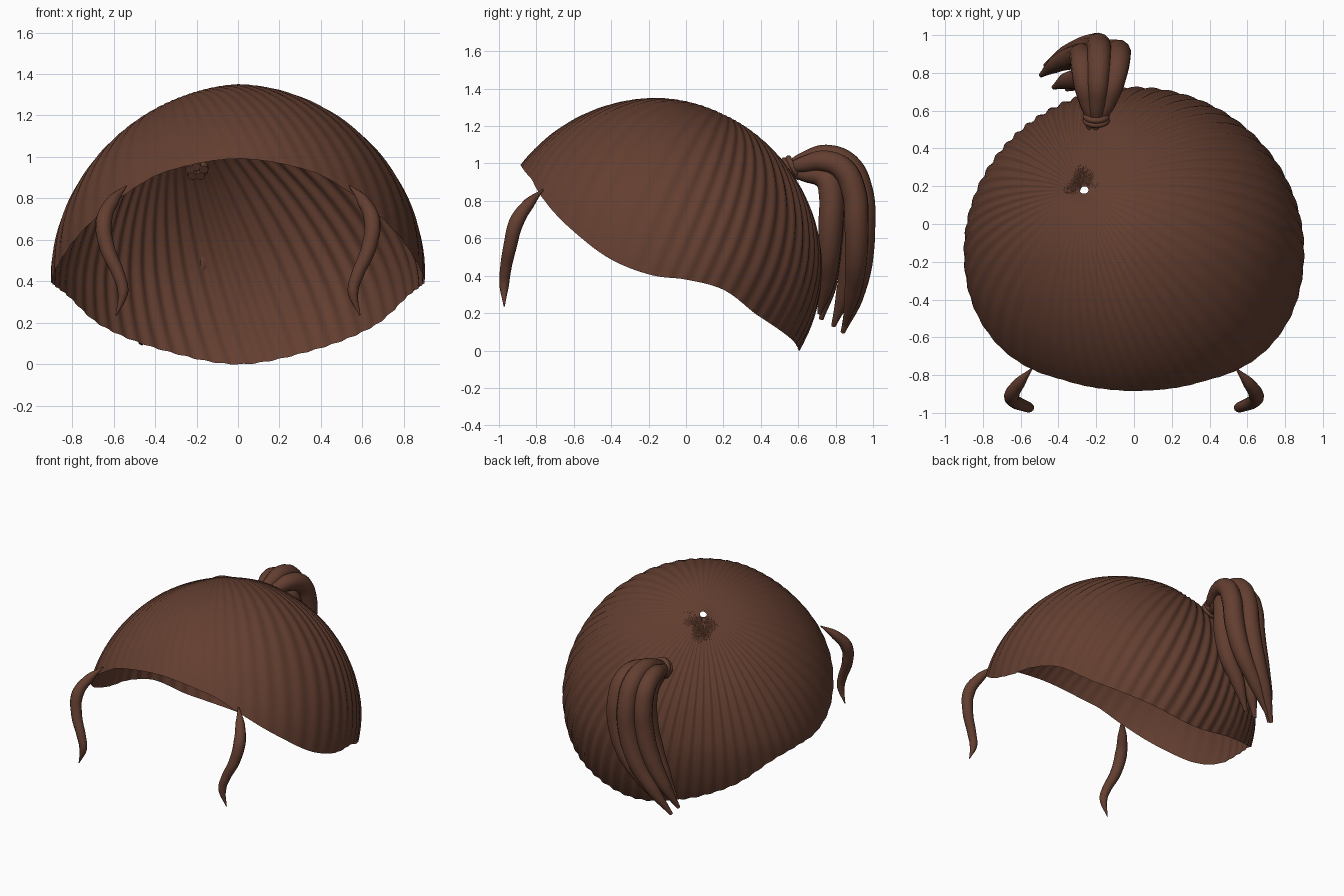
import bpy, bmesh, math
from mathutils import Vector

cube = bpy.data.objects.get("Cube")
if cube:
    bpy.data.objects.remove(cube, do_unlink=True)

brown = bpy.data.materials.new("hair brown")
brown.use_nodes = True
brown.diffuse_color = (0.127, 0.049, 0.03, 1)
brown.node_tree.nodes["Principled BSDF"].inputs["Base Color"].default_value = brown.diffuse_color

CENTRE = Vector((0, -0.15, 0.45))
CROWN = Vector((-0.3, 0.38, 0.875)).normalized()
# hairline: angle round from the front, elevation seen from the centre (degrees)
HAIRLINE = [(0, 37), (28, 32.5), (42, 25), (59, 13), (74, 2.5), (88, -3), (100, -4.5),
            (114, -8), (130, -17), (155, -25.5), (180, -30)]


def hairline(angle):
    a = abs((math.degrees(angle) + 180) % 360 - 180)
    last = len(HAIRLINE) - 1
    k = next((i for i in range(last) if a <= HAIRLINE[i + 1][0]), last - 1)
    slope = lambda i: 0 if i in (0, last) else (
        (HAIRLINE[i + 1][1] - HAIRLINE[i - 1][1]) / (HAIRLINE[i + 1][0] - HAIRLINE[i - 1][0]))
    (a0, e0), (a1, e1) = HAIRLINE[k], HAIRLINE[k + 1]
    w, t = a1 - a0, (a - a0) / (a1 - a0)
    e = (e0 * (1 + 2 * t) * (1 - t) ** 2 + e1 * t * t * (3 - 2 * t)
         + w * t * (1 - t) * (slope(k) * (1 - t) - slope(k + 1) * t))
    return math.radians(e)


def finish(obj):
    obj.data.materials.clear()
    obj.data.materials.append(brown)
    bpy.ops.object.select_all(action='DESELECT')
    obj.select_set(True)
    bpy.context.view_layer.objects.active = obj
    bpy.ops.object.shade_smooth()


# Hair cap: an open dome with locks combed out from an off-centre crown
def hair_cap(ridges=60, per_ridge=6, rings=30):
    bm = bmesh.new()
    n = ridges * per_ridge
    grid = []
    for i in range(rings + 1):
        row = []
        t = 0.016 + 0.984 * i / rings
        for j in range(n):
            a = math.tau * j / n
            e = hairline(a)
            edge = Vector((math.sin(a) * math.cos(e), -math.cos(a) * math.cos(e), math.sin(e)))
            d = CROWN.slerp(edge, t)
            back = 0.5 - 0.5 * math.cos(a)
            depth = (0.002 + 0.007 * back) * min(1, t * 2) * (1 - 0.5 * t ** 6)
            groove = math.sin(ridges * a + 2 * math.sin(3 * a))
            # slightly flattened shoulders, a little more on the right
            flat = max(0, d.z) * ((0.03 if d.x > 0 else 0.055) * abs(d.x) + 0.025 * max(0, d.y))
            r = 0.9 + depth * groove - flat + 0.02 * max(0, 1 - t * 16)
            p = d * r
            p.y *= 1.022 + 0.12 * d.x * d.x * max(0, d.z) if p.y < 0 else 0.967
            row.append(bm.verts.new(CENTRE + p))
        grid.append(row)
    for top, low in zip(grid, grid[1:]):
        for j in range(n):
            k = (j + 1) % n
            bm.faces.new((top[j], low[j], low[k], top[k]))
    mesh = bpy.data.meshes.new("hair_cap")
    bm.to_mesh(mesh)
    bm.free()
    obj = bpy.data.objects.new("hair_cap", mesh)
    bpy.context.collection.objects.link(obj)
    finish(obj)


# Tapered lock swept along a smooth path
def lock(name, points, radii):
    curve = bpy.data.curves.new(name, 'CURVE')
    curve.dimensions = '3D'
    curve.bevel_depth = 1
    curve.bevel_resolution = 4
    curve.resolution_u = 8
    curve.use_fill_caps = True
    spline = curve.splines.new('BEZIER')
    spline.bezier_points.add(len(points) - 1)
    for bp, p, r in zip(spline.bezier_points, points, radii):
        bp.co = p
        bp.radius = r
        bp.handle_left_type = bp.handle_right_type = 'AUTO'
    obj = bpy.data.objects.new(name, curve)
    bpy.context.collection.objects.link(obj)
    bpy.ops.object.select_all(action='DESELECT')
    obj.select_set(True)
    bpy.context.view_layer.objects.active = obj
    bpy.ops.object.convert(target='MESH')
    finish(bpy.context.object)


hair_cap()

# Front locks, mirrored
FRONT = [(0.54, -0.765, 0.86), (0.605, -0.84, 0.785), (0.647, -0.905, 0.69), (0.63, -0.94, 0.56),
         (0.575, -0.965, 0.43), (0.555, -0.972, 0.35), (0.588, -0.972, 0.235)]
for side, name in ((1, "front_lock_left"), (-1, "front_lock_right")):
    lock(name, [(side * x, y, z) for x, y, z in FRONT],
         [0.004, 0.031, 0.04, 0.036, 0.03, 0.026, 0.003])

# Ponytail: centre path, how far strands spread, and their thickness along it
TAIL = [(-0.2, 0.5, 0.94), (-0.2, 0.56, 0.975), (-0.195, 0.64, 1.0), (-0.19, 0.74, 1.015),
        (-0.185, 0.84, 0.97), (-0.185, 0.895, 0.85), (-0.2, 0.905, 0.66), (-0.26, 0.895, 0.46),
        (-0.36, 0.865, 0.28), (-0.47, 0.81, 0.1)]
SPREAD = [0.35, 0.3, 0.55, 0.8, 0.95, 1, 1, 0.9, 0.6, 0.25]
THICK = [0.022, 0.03, 0.045, 0.058, 0.064, 0.066, 0.066, 0.06, 0.045, 0.012]
# sideways offset, outward offset, shift of the tip
STRANDS = [(-0.09, -0.01, (0, -0.02, 0.03)), (0, 0.035, (0, 0.02, 0)),
           (0.1, -0.005, (0.02, 0.04, 0.04)), (-0.06, -0.11, (0.06, -0.06, 0.06)),
           (0.055, -0.11, (0.1, -0.07, 0.09))]
for s, (dx, out, tip) in enumerate(STRANDS):
    path = []
    for i, (p, w) in enumerate(zip(TAIL, SPREAD)):
        a, b = Vector(TAIL[max(i - 1, 0)]), Vector(TAIL[min(i + 1, len(TAIL) - 1)])
        along = b - a
        normal = Vector((0, -along.z, along.y)).normalized()
        q = Vector(p) + Vector((dx * w, 0, 0)) + normal * out * w
        path.append(q + Vector(tip) * (i / (len(TAIL) - 1)) ** 3)
    lock("ponytail_strand_%d" % (s + 1), path, THICK)

# Hair tie
axis = Vector((0, 0.9, 0.45)).normalized()
for k, shift in enumerate((-0.012, 0.014)):
    bpy.ops.mesh.primitive_torus_add(
        location=Vector((-0.2, 0.56, 0.972)) + axis * shift, major_radius=0.056, minor_radius=0.016,
        major_segments=32, minor_segments=10, rotation=axis.to_track_quat('Z', 'Y').to_euler())
    tie = bpy.context.object
    tie.name = "hair_tie_%d" % (k + 1)
    finish(tie)
